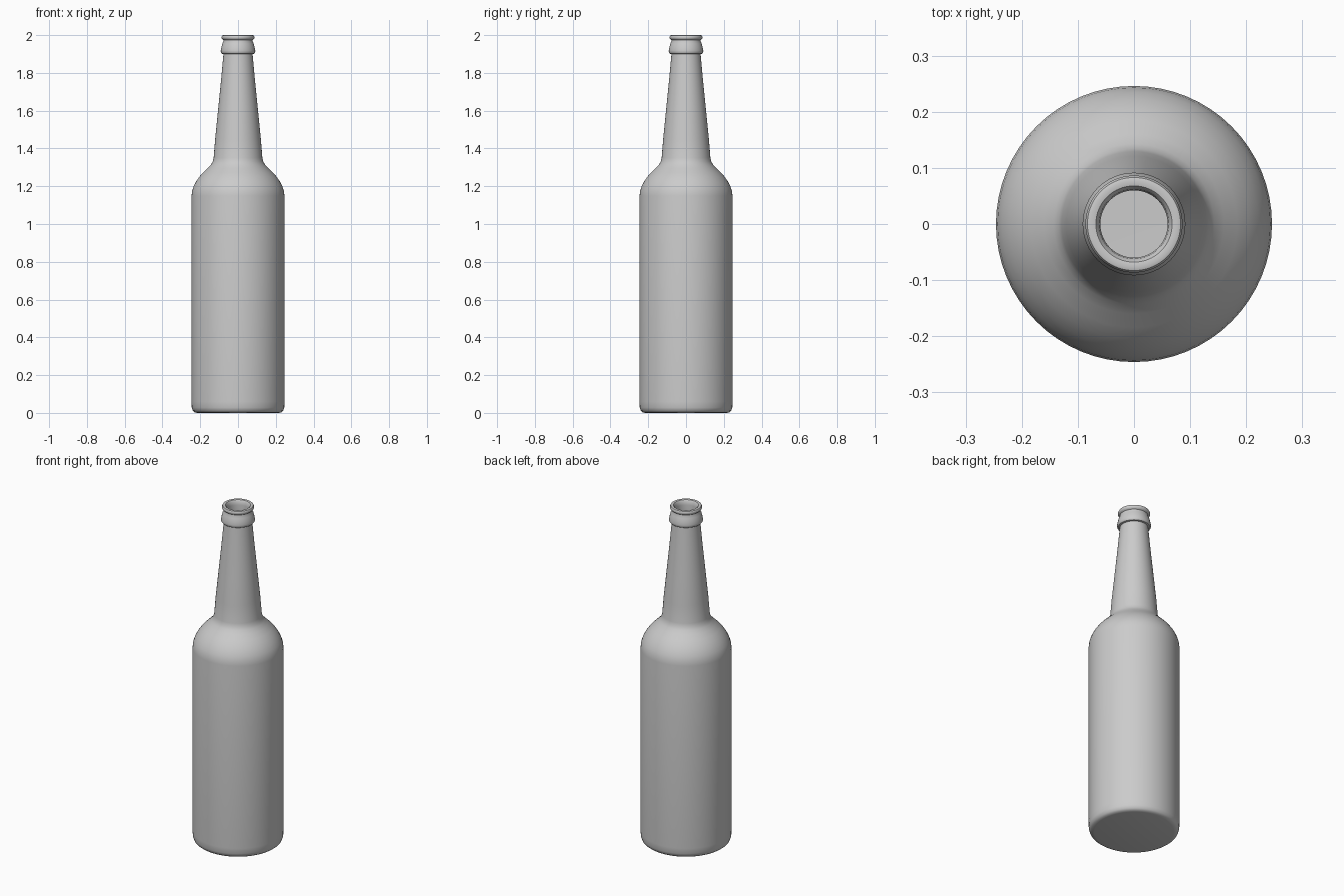
import bpy, bmesh, math

SEGMENTS = 64

# Outer profile (radius, height), from base centre to lip
outer = [
    (0.0, 0.0), (0.215, 0.0), (0.229, 0.003), (0.239, 0.011), (0.245, 0.028),
    (0.246, 0.06), (0.246, 1.15), (0.243, 1.175), (0.235, 1.2), (0.222, 1.225),
    (0.205, 1.25), (0.184, 1.273), (0.16, 1.296), (0.143, 1.315), (0.134, 1.33),
    (0.129, 1.35), (0.121, 1.45), (0.105, 1.61), (0.089, 1.77), (0.077, 1.9),
]
# Crown ring, groove and lip
finish = [
    (0.087, 1.902), (0.091, 1.908), (0.0915, 1.918), (0.088, 1.935),
    (0.083, 1.955), (0.077, 1.968), (0.077, 1.974), (0.083, 1.978), (0.0865, 1.984),
    (0.0865, 1.992), (0.083, 1.998), (0.077, 2.0), (0.068, 1.998), (0.062, 1.99),
]
# Hollow inside, from mouth down to the inner floor
inner = [
    (0.06, 1.97), (0.06, 1.9), (0.075, 1.75), (0.104, 1.45), (0.112, 1.35),
    (0.118, 1.325), (0.145, 1.288), (0.19, 1.243), (0.218, 1.205), (0.228, 1.15),
    (0.228, 0.06), (0.215, 0.025), (0.0, 0.02),
]

# Glass colour
grey = bpy.data.materials.new("plain grey")
grey.diffuse_color = (0.6, 0.6, 0.6, 1.0)


def lathe(name, profile, material):
    bm = bmesh.new()
    verts = [bm.verts.new((r, 0, z)) for r, z in profile]
    edges = [bm.edges.new(pair) for pair in zip(verts, verts[1:])]
    bmesh.ops.spin(bm, geom=verts + edges, cent=(0, 0, 0), axis=(0, 0, 1),
                   angle=math.tau, steps=SEGMENTS, use_merge=True)
    bmesh.ops.remove_doubles(bm, verts=bm.verts, dist=0.0001)
    bmesh.ops.recalc_face_normals(bm, faces=bm.faces)
    mesh = bpy.data.meshes.new(name)
    bm.to_mesh(mesh)
    bm.free()
    mesh.materials.append(material)
    obj = bpy.data.objects.new(name, mesh)
    bpy.context.collection.objects.link(obj)
    return obj


# Bottle body, neck and mouth as one hollow turned shape
bottle = lathe("bottle", outer + finish + inner, grey)
bpy.context.view_layer.objects.active = bottle
bottle.select_set(True)
bpy.ops.object.shade_smooth_by_angle(angle=math.radians(40))
